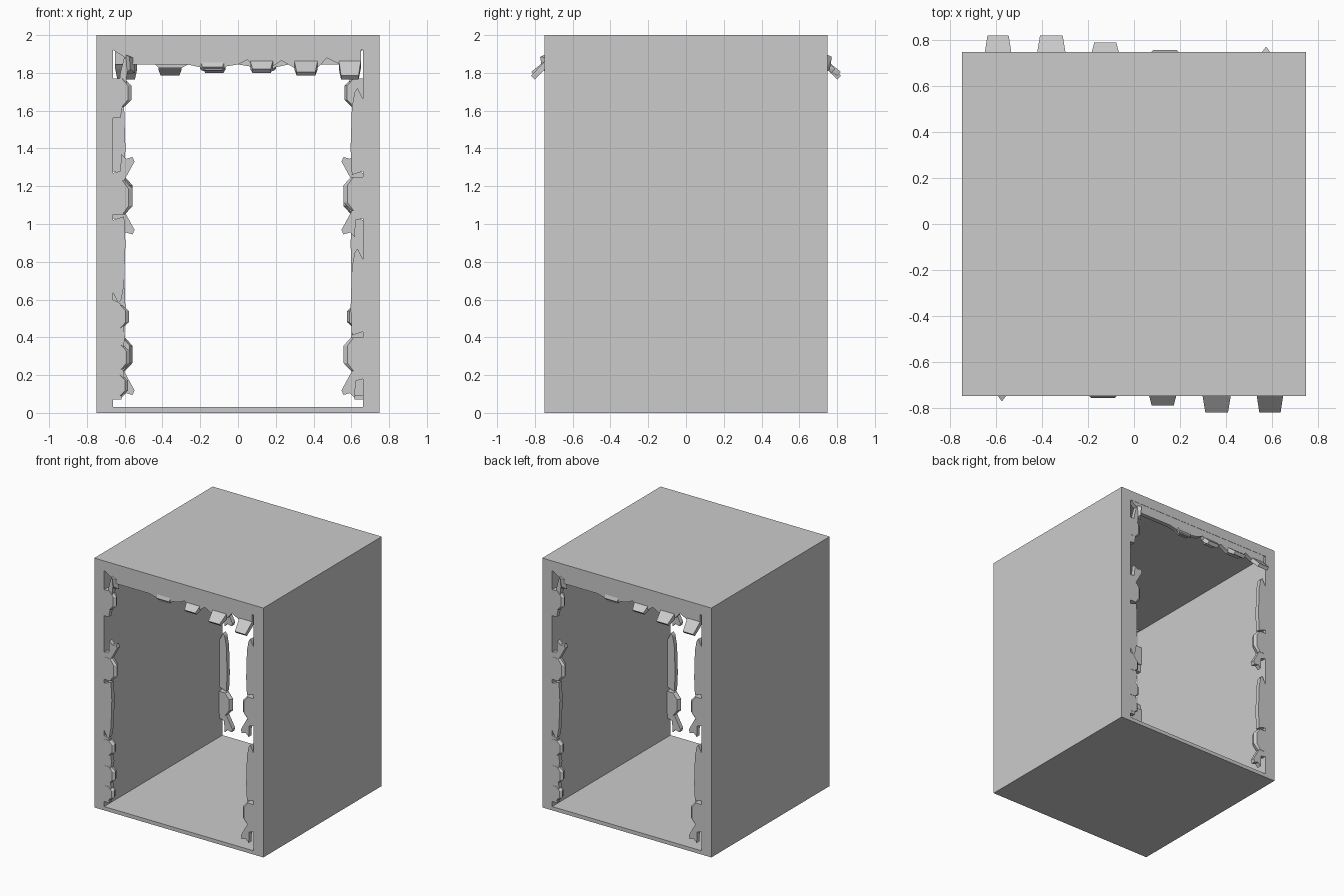
import bpy
import bmesh
from math import pi
from mathutils import Matrix

if "Cube" in bpy.data.objects:
    bpy.data.objects.remove(bpy.data.objects["Cube"], do_unlink=True)

grey = bpy.data.materials.new("plain grey")
grey.use_nodes = True
tone = (0.6, 0.6, 0.6, 1)
grey.diffuse_color = tone
grey.node_tree.nodes["Principled BSDF"].inputs["Base Color"].default_value = tone

HALF, TOP = 0.75, 2.0
IN_X, IN_LOW, IN_TOP = 0.663, 0.03, 1.92


def finish(name, bm):
    bmesh.ops.recalc_face_normals(bm, faces=bm.faces)
    mesh = bpy.data.meshes.new(name)
    bm.to_mesh(mesh)
    bm.free()
    mesh.materials.append(grey)
    ob = bpy.data.objects.new(name, mesh)
    bpy.context.collection.objects.link(ob)
    return ob


def both_ends(name, bm):
    """Place a fragment on the front opening and its half-turn copy on the back."""
    ob = finish("front_" + name, bm)
    twin = bpy.data.objects.new("back_" + name, ob.data)
    twin.matrix_world = Matrix.Rotation(pi, 4, "Z")
    bpy.context.collection.objects.link(twin)


def plate(name, outline, front=-0.748, depth=0.035):
    """Thin flat fragment, extruded inward from an x-z outline."""
    bm = bmesh.new()
    face = bm.faces.new([bm.verts.new((x, front, z)) for x, z in outline])
    ext = bmesh.ops.extrude_face_region(bm, geom=[face])
    verts = [g for g in ext["geom"] if isinstance(g, bmesh.types.BMVert)]
    bmesh.ops.translate(bm, verts=verts, vec=(0, depth, 0))
    both_ends(name, bm)


def hull(name, points):
    bm = bmesh.new()
    for p in points:
        bm.verts.new(p)
    bmesh.ops.convex_hull(bm, input=bm.verts)
    both_ends(name, bm)


# Open rectangular tunnel
bm = bmesh.new()
rings = []
for y in (-HALF, HALF):
    for w, lo, hi in ((HALF, 0, TOP), (IN_X, IN_LOW, IN_TOP)):
        rings.append([bm.verts.new((x, y, z)) for x, z in
                      ((-w, lo), (w, lo), (w, hi), (-w, hi))])
outer_f, inner_f, outer_b, inner_b = rings
for a, b in ((outer_f, inner_f), (outer_b, inner_b), (outer_f, outer_b), (inner_f, inner_b)):
    for i in range(4):
        j = (i + 1) % 4
        bm.faces.new((a[i], a[j], b[j], b[i]))
finish("tunnel_shell", bm)

# Ragged strip under the lintel
plate("lintel_strip", [
    (-0.66, 1.92), (-0.58, 1.87), (-0.57, 1.845), (-0.27, 1.845), (-0.2, 1.83),
    (-0.17, 1.812), (-0.09, 1.812), (-0.06, 1.835), (0.0, 1.845), (0.05, 1.87),
    (0.09, 1.825), (0.17, 1.825), (0.23, 1.865), (0.30, 1.825), (0.42, 1.825),
    (0.47, 1.88), (0.54, 1.845), (0.65, 1.845), (0.65, 1.92)])

# Broken chunks leaning out of the lintel
for i, (x, half, reach, low) in enumerate((
        (0.592, 0.058, 0.82, 1.765), (0.36, 0.062, 0.82, 1.785),
        (0.125, 0.06, 0.79, 1.80), (-0.135, 0.065, 0.757, 1.81))):
    tip = half * 0.8
    pts = []
    for s in (-1, 1):
        pts += [(x + s * half, -0.72, 1.85), (x + s * half, -0.745, 1.865),
                (x + s * half, -0.745, 1.82), (x + s * tip, -reach, low + 0.02),
                (x + s * tip, -reach + 0.02, low)]
    hull("lintel_chunk_%d" % (i + 1), pts)
hull("lintel_splinter", [(-0.6, -0.74, 1.90), (-0.55, -0.74, 1.88), (-0.575, -0.772, 1.885),
                         (-0.6, -0.73, 1.79), (-0.545, -0.73, 1.80), (-0.57, -0.762, 1.82)])


# Jamb fragments: u is the distance from the jamb, z the height along it
def jamb_plate(name, side, outline):
    plate(name, [(side * (IN_X - u), z) for u, z in outline])


def jamb_lump(name, side, low, high, reach):
    """Faceted lump with a chamfered inner edge."""
    pts = []
    quarter = (high - low) * 0.25
    for y, r in ((-0.75, 0.8), (-0.735, 1), (-0.705, 0.85)):
        for u, z in ((0.0, low), (0.6, low), (1, low + quarter),
                     (1, high - quarter), (0.6, high), (0.0, high)):
            pts.append((side * (IN_X - u * reach * r), y, z))
    hull(name, pts)


def jamb_run(name, side, base, flip):
    """One run: long sliver, lump and pointed flag, optionally upside down."""
    def h(z):
        return base + (0.82 - z if flip else z)

    jamb_plate(name + "_sliver", side, [
        (0, h(0.38)), (0.06, h(0.36)), (0.067, h(0.5)), (0.06, h(0.72)),
        (0.045, h(0.8)), (0.03, h(0.82)), (0, h(0.76))])
    lo, hi = sorted((h(0.17), h(0.35)))
    jamb_lump(name + "_lump", side, lo, hi, 0.105)
    jamb_plate(name + "_flag", side, [
        (0, h(0.2)), (0.06, h(0.17)), (0.115, h(0.07)), (0.105, h(0.045)),
        (0.07, h(0.055)), (0.045, h(0.03)), (0.04, h(0.12)), (0, h(0.13))])


jamb_run("upper_left_jamb", 1, 0.9, False)
jamb_run("lower_left_jamb", 1, 0.05, False)
jamb_run("upper_right_jamb", -1, 0.58, True)

# Smaller pieces on the right jamb
for i, (low, high, reach) in enumerate(((1.62, 1.77, 0.1), (0.45, 0.57, 0.085),
                                        (0.23, 0.36, 0.09), (0.09, 0.2, 0.08))):
    jamb_lump("right_jamb_lump_%d" % (i + 1), -1, low, high, reach)
jamb_plate("right_jamb_upper_sliver", -1, [
    (0, 1.56), (0.04, 1.56), (0.055, 1.64), (0.07, 1.72), (0.08, 1.88), (0.06, 1.88),
    (0.04, 1.8), (0.02, 1.63), (0, 1.63)])
jamb_plate("right_jamb_lower_sliver", -1, [
    (0, 0.07), (0.045, 0.07), (0.06, 0.2), (0.045, 0.28), (0.065, 0.4),
    (0.05, 0.5), (0.04, 0.58), (0, 0.6)])
